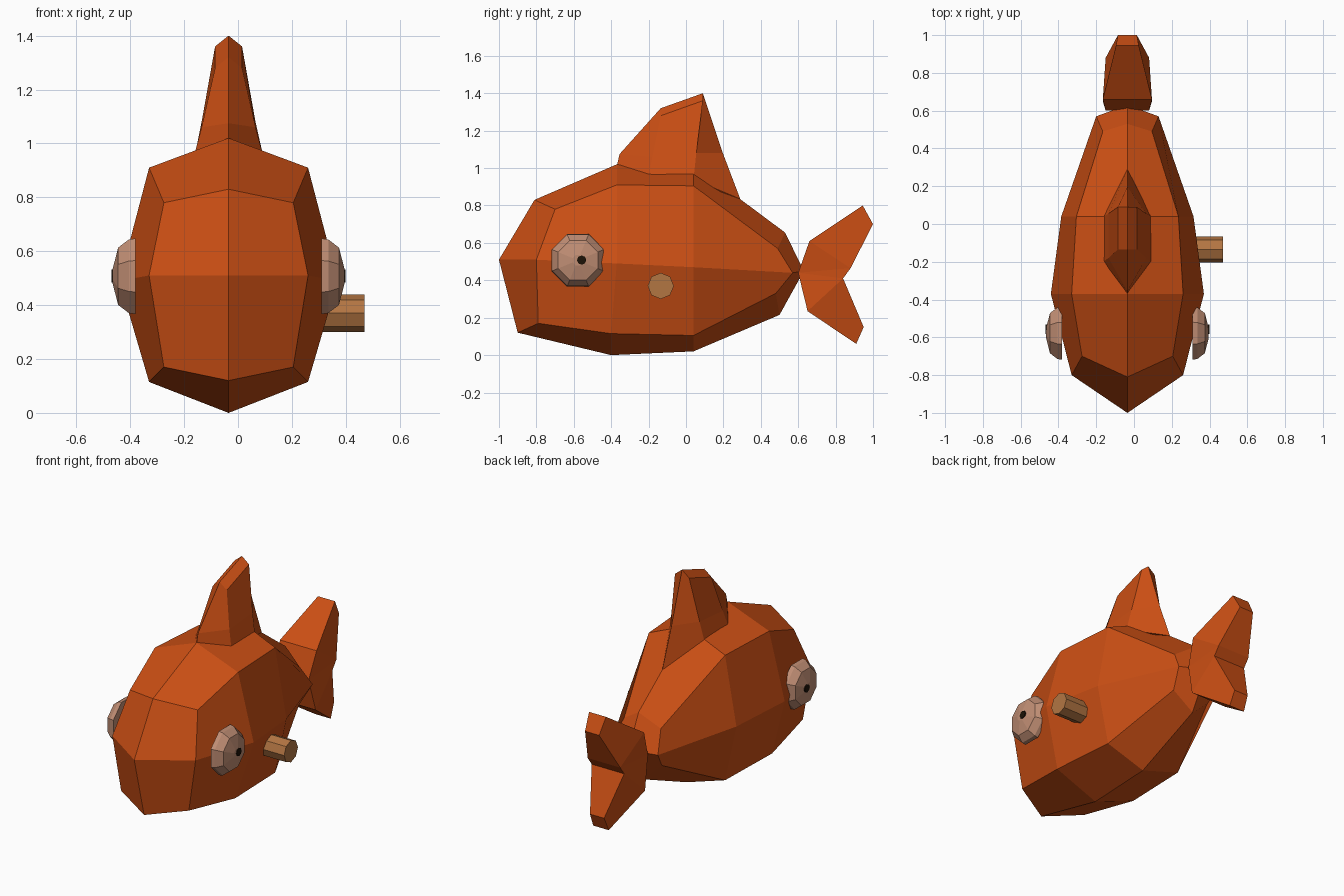
import bpy, bmesh, math
from mathutils import Matrix

if "Cube" in bpy.data.objects:
    bpy.data.objects.remove(bpy.data.objects["Cube"])

CX = -0.035  # symmetry plane of the fish


def material(name, rgb):
    m = bpy.data.materials.new(name)
    m.diffuse_color = (*rgb, 1)
    m.use_nodes = True
    m.node_tree.nodes["Principled BSDF"].inputs["Base Color"].default_value = m.diffuse_color
    return m


ORANGE = material("orange", (0.60, 0.078, 0.007))
BEIGE = material("eye beige", (0.53, 0.27, 0.175))
BLACK = material("pupil black", (0.012, 0.006, 0.002))
WOOD = material("peg wood", (0.45, 0.18, 0.055))


def finish(name, bm, mat, x=CX):
    bmesh.ops.recalc_face_normals(bm, faces=bm.faces)
    me = bpy.data.meshes.new(name)
    bm.to_mesh(me)
    bm.free()
    me.materials.append(mat)
    ob = bpy.data.objects.new(name, me)
    ob.location.x = x
    bpy.context.collection.objects.link(ob)
    return ob


def loft(bm, half_rings):
    """Rings from half outlines (half width, y, z); first and last points lie on the centre."""
    rings = []
    for pts in half_rings:
        full = pts + [(-x, y, z) for x, y, z in pts[-2:0:-1]]
        rings.append([bm.verts.new(p) for p in full])
    for a, b in zip(rings, rings[1:]):
        for i in range(len(a)):
            j = (i + 1) % len(a)
            bm.faces.new((a[i], a[j], b[j], b[i]))
    return rings


# Body: four 8-sided stations (top, shoulder, middle, lower, bottom) with pointed caps
bm = bmesh.new()
rings = loft(bm, [
    [(0, -0.81, 0.83), (0.24, -0.70, 0.78), (0.295, -0.80, 0.51), (0.24, -0.79, 0.17), (0, -0.90, 0.12)],
    [(0, -0.37, 1.02), (0.295, -0.37, 0.91), (0.405, -0.37, 0.49), (0.295, -0.40, 0.115), (0, -0.40, 0.0)],
    [(0, 0.04, 1.02), (0.27, 0.04, 0.905), (0.35, 0.04, 0.47), (0.27, 0.04, 0.105), (0, 0.04, 0.02)],
    [(0, 0.53, 0.655), (0.13, 0.49, 0.57), (0.165, 0.57, 0.44), (0.13, 0.48, 0.33), (0, 0.50, 0.215)],
])
for ring, tip in ((rings[0], (0, -1.0, 0.51)), (rings[-1], (0, 0.63, 0.45))):
    c = bm.verts.new(tip)
    for i in range(0, 8, 2):
        bm.faces.new((c, ring[i], ring[i + 1], ring[(i + 2) % 8]))
finish("body", bm, ORANGE)

# Top fin: six-sided taper with a ridged top
bm = bmesh.new()
rings = loft(bm, [
    [(0, -0.37, 1.01), (0.128, -0.20, 0.955), (0.128, 0.04, 0.94), (0, 0.29, 0.835)],
    [(0, -0.355, 1.075), (0.10, -0.18, 1.06), (0.10, 0.055, 1.08), (0, 0.197, 1.08)],
    [(0, -0.135, 1.32), (0.05, -0.135, 1.28), (0.05, 0.09, 1.36), (0, 0.09, 1.40)],
])
t = rings[-1]
bm.faces.new((t[0], t[1], t[2], t[3]))
bm.faces.new((t[0], t[3], t[4], t[5]))
bm.faces.new(rings[0])
finish("top_fin", bm, ORANGE)

# Tail: forked outline, thick at the root and thin at the tips (y, z, half width)
outline = [(0.60, 0.44, 0.115), (0.66, 0.61, 0.13), (0.945, 0.80, 0.06), (1.0, 0.70, 0.05),
           (0.88, 0.465, 0.115), (0.84, 0.41, 0.115), (0.95, 0.15, 0.05), (0.91, 0.06, 0.055),
           (0.65, 0.235, 0.13)]
bm = bmesh.new()
sides = [[bm.verts.new((s * w, y, z)) for y, z, w in outline] for s in (1, -1)]
for side in sides:
    for f in ((0, 1, 4), (1, 2, 3, 4), (0, 4, 5), (0, 5, 8), (5, 6, 7, 8)):
        bm.faces.new([side[i] for i in f])
n = len(outline)
for i in range(n):
    j = (i + 1) % n
    bm.faces.new((sides[0][i], sides[0][j], sides[1][j], sides[1][i]))
finish("tail", bm, ORANGE)


def turned(name, mat, s, y, z, profile, sides, turn=0.0, x=CX):
    """Solid of revolution about x from (distance, radius) pairs, closed at both ends."""
    bm = bmesh.new()
    rings = [[bm.verts.new((s * d, y + r * math.sin(turn + math.tau * k / sides),
                            z + r * math.cos(turn + math.tau * k / sides)))
              for k in range(sides)] for d, r in profile]
    for a, b in zip(rings, rings[1:]):
        for k in range(sides):
            j = (k + 1) % sides
            bm.faces.new((a[k], a[j], b[j], b[k]))
    bm.faces.new(rings[0])
    bm.faces.new(rings[-1])
    return finish(name, bm, mat, x)


# Eyes and pupils, one on each side
for s, side in ((1, "right"), (-1, "left")):
    turned(side + "_eye", BEIGE, s, -0.578, 0.507,
           [(0.345, 0.152), (0.37, 0.148), (0.41, 0.115), (0.43, 0.03)], 8, math.pi / 8)
    turned(side + "_pupil", BLACK, s, -0.558, 0.508, [(0.426, 0.025), (0.434, 0.025)], 8)

# Winding peg, right side only
turned("side_peg", WOOD, 1, -0.135, 0.37, [(0.27, 0.07), (0.47, 0.07)], 8, 0.0, 0.0)
